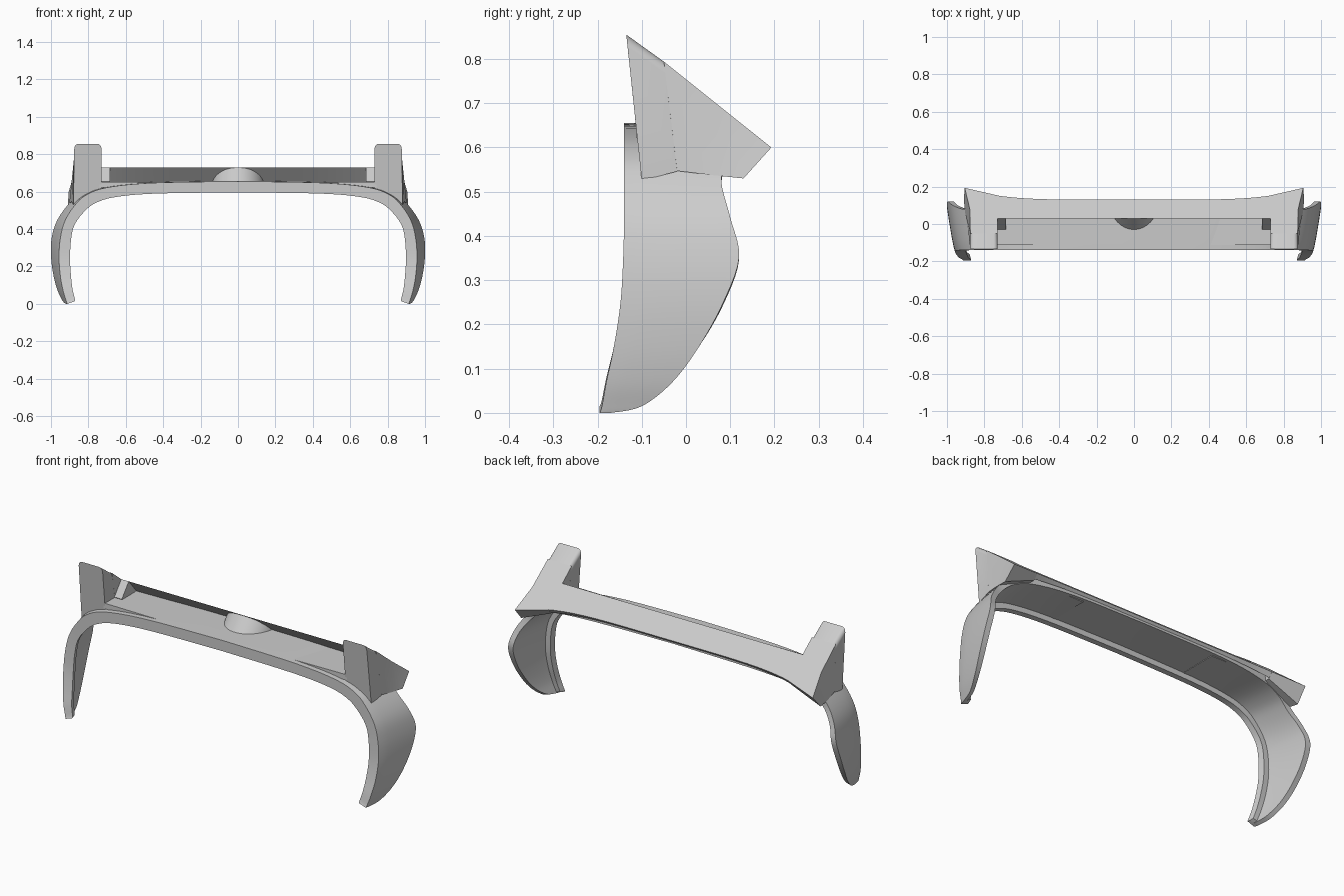
import bpy, bmesh, math
from mathutils import Vector

cube = bpy.data.objects.get("Cube")
if cube:
    bpy.data.objects.remove(cube, do_unlink=True)

grey = bpy.data.materials.new("light grey")
grey.use_nodes = True
grey.diffuse_color = (0.6, 0.6, 0.6, 1)
grey.node_tree.nodes["Principled BSDF"].inputs["Base Color"].default_value = grey.diffuse_color


def finish(name, bm, angle=30):
    """Turn a bmesh into a named, shaded object."""
    bmesh.ops.recalc_face_normals(bm, faces=bm.faces)
    mesh = bpy.data.meshes.new(name)
    bm.to_mesh(mesh)
    bm.free()
    mesh.materials.append(grey)
    obj = bpy.data.objects.new(name, mesh)
    bpy.context.collection.objects.link(obj)
    bpy.ops.object.select_all(action="DESELECT")
    obj.select_set(True)
    bpy.context.view_layer.objects.active = obj
    bpy.ops.object.shade_smooth_by_angle(angle=math.radians(angle))


def skin(rings):
    """Skin a row of closed sections and cap both ends."""
    bm = bmesh.new()
    rows = [[bm.verts.new(p) for p in ring] for ring in rings]
    n = len(rows[0])
    for a, b in zip(rows, rows[1:]):
        for i in range(n):
            j = (i + 1) % n
            bm.faces.new((a[i], a[j], b[j], b[i]))
    bm.faces.new(rows[0])
    bm.faces.new(rows[-1])
    return bm


def smooth_rows(rows, steps):
    """Catmull-Rom interpolation through rows of values."""
    out = []
    for k in range(len(rows) - 1):
        a, b, c, d = (rows[min(max(k + i, 0), len(rows) - 1)] for i in (-1, 0, 1, 2))
        for s in range(steps):
            t = s / steps
            out.append([0.5 * (2 * q + (r - p) * t + (2 * p - 5 * q + 4 * r - w) * t * t
                               + (3 * q - p - 3 * r + w) * t ** 3)
                        for p, q, r, w in zip(a, b, c, d)])
    return out + [list(rows[-1])]


def slope(y):
    return 0.754 - 0.8 * y


# Arched band: outer x, z, flange x, z, front y, back y from tip to middle
half = smooth_rows([
    (.912, 0, .87, .015, -.195, -.17),
    (.918, .015, .873, .03, -.19, -.1),
    (.935, .07, .885, .08, -.18, -.03),
    (.95, .15, .893, .15, -.163, .03),
    (.957, .25, .898, .24, -.148, .085),
    (.95, .35, .893, .34, -.142, .12),
    (.927, .44, .875, .42, -.14, .1),
    (.878, .52, .825, .49, -.14, .08),
    (.815, .58, .76, .54, -.14, .09),
    (.7, .622, .65, .572, -.14, .105),
    (.45, .647, .43, .59, -.14, .118),
    (0, .655, 0, .596, -.14, .118)], 5)
ACROSS = 8


def band_section(row, side):
    """Thin shell with a deeper flange along its front edge."""
    xo, zo, xi, zi, yf, yb = row
    lip = min(.03, (yb - yf) / 2)

    def edge(depth, start, end, count):
        points = []
        for i in range(count + 1):
            y = start + (end - start) * i / count
            flare = max(0, (y - yf) / .25) ** .8
            x, z = xo + (xi - xo) * depth, zo + (zi - zo) * depth
            points.append((side * x * (1 + .047 * flare), y, z * (1 + .005 * flare)))
        return points
    return (edge(0, yf, yb, ACROSS) + edge(.5, yb, yf + lip, ACROSS)
            + edge(1, yf + lip, yf, 1))


finish("arched_band", skin([band_section(r, 1) for r in half]
                           + [band_section(r, -1) for r in half[-2::-1]]), 35)


# Thin sloped crossbar plate with a sharp front lip and a curved rear edge
def bar_section(x):
    u = abs(x) / .905
    back = .13 + .065 * u ** 5
    t = .012 + .03 * u ** 4
    return [(x, .03, slope(.03)), (x, back, slope(back)), (x, back - .8 * t, slope(back) - t)]


finish("crossbar", skin([bar_section(.74 * i / 16) for i in range(-16, 17)]))

# Cylindrical boss, square to the crossbar and cut off inside the band
RADIUS = .14
bm = bmesh.new()
bmesh.ops.create_cone(bm, cap_ends=True, segments=64, radius1=RADIUS, radius2=RADIUS, depth=.12)
axis = Vector((0, .8, 1)).normalized()
turn = Vector((0, 0, 1)).rotation_difference(axis).to_matrix()
centre = Vector((0, .139, slope(.139))) - axis * .062
for v in bm.verts:
    v.co = turn @ v.co + centre
for point, normal in (((0, 0, .64), (0, 0, -1)), ((0, .1, 0), (0, 1, 0))):
    cut = bmesh.ops.bisect_plane(bm, geom=bm.verts[:] + bm.edges[:] + bm.faces[:],
                                 plane_co=point, plane_no=normal, clear_outer=True)
    bmesh.ops.holes_fill(bm, edges=[e for e in cut["geom_cut"]
                                    if isinstance(e, bmesh.types.BMEdge)])
finish("centre_boss", bm)

# Posts, rear wings, gussets and floor pads on both sides
for side, label in ((1, "left"), (-1, "right")):
    def ring(points):
        return [(side * x, y, z) for x, y, z in points]

    # Upright post with rounded top edges
    bm = skin([
        ring([(.73, -.135, .855), (.73, -.05, .794), (.73, -.02, .6), (.73, -.108, .6)]),
        ring([(.875, -.135, .855), (.875, -.05, .794), (.888, -.02, .546), (.88, -.1, .525)])])
    top = [e for e in bm.edges if all(v.co.z > .78 for v in e.verts)
           and abs(e.verts[0].co.y - e.verts[1].co.y) > .05]
    bmesh.ops.bevel(bm, geom=top, offset=.02, segments=4, profile=.5, affect="EDGES")
    finish(label + "_post", bm)

    # Wing that flares outward toward the rear corner
    finish(label + "_wing", skin([
        ring([(.73, -.05, .794), (.875, -.05, .794), (.888, -.02, .547), (.73, -.02, .605)]),
        ring([(.73, .08, slope(.08)), (.878, .08, slope(.08)), (.902, .055, .538), (.73, .06, .605)]),
        ring([(.73, .153, slope(.153)), (.905, .193, .6), (.91, .13, .53), (.73, .13, .603)])]))

    # Leaning gusset between post and crossbar
    finish(label + "_gusset", skin([
        ring([(x, .03, slope(.03)), (x, -.03, .655), (x, -.02, .635), (x, .08, .635), (x, .1, .67)])
        for x in (.685, .735)]))

    # Level floor pad that fills the falling band top beside the post
    finish(label + "_floor_pad", skin([
        ring([(x, -.112, z), (x, .112, z), (x, .1, z - .03), (x, -.112, z - .03)])
        for x, z in ((.4, .649), (.74, .652))]))
